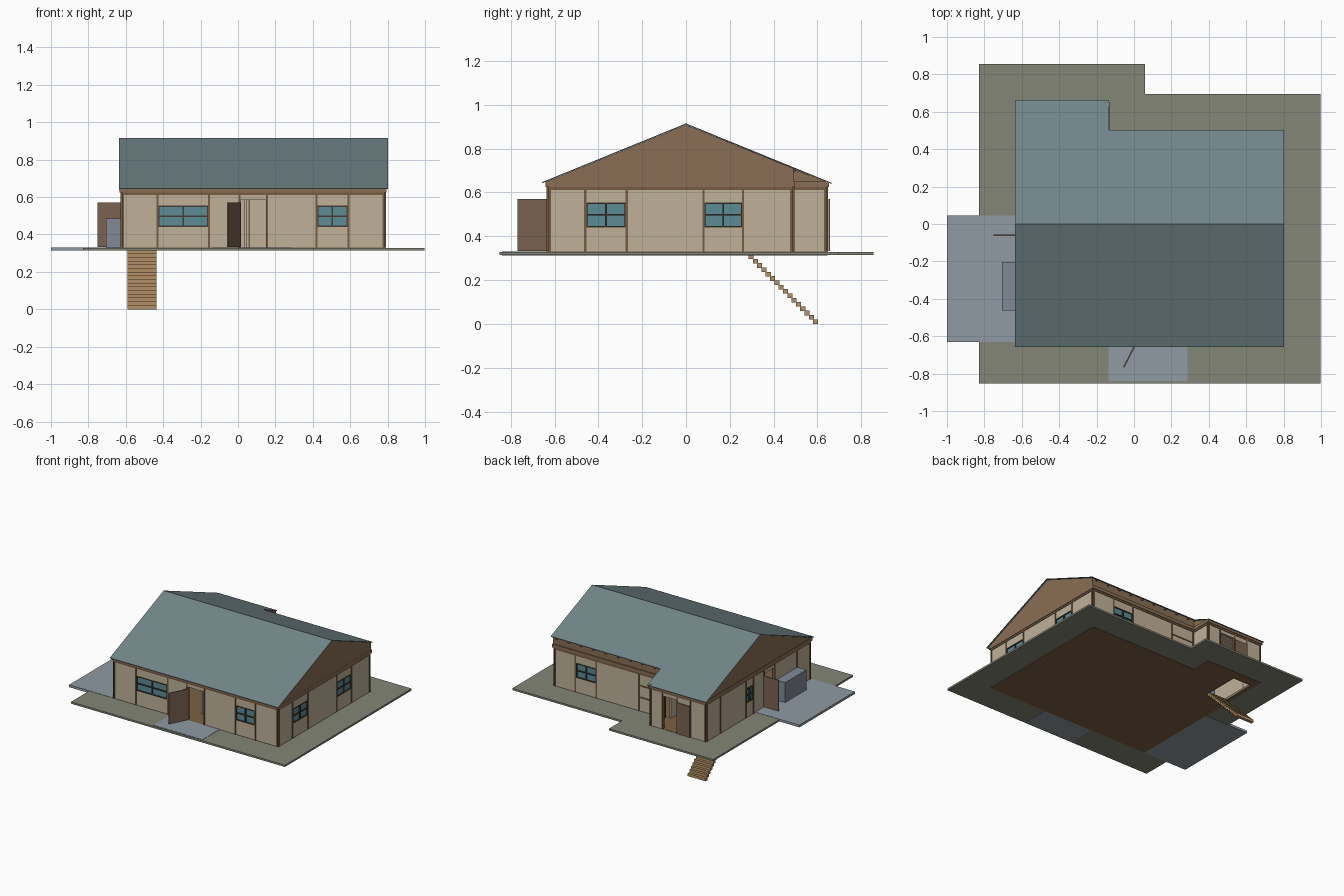
import bpy, bmesh, math
from mathutils import Vector

if "Cube" in bpy.data.objects:
    bpy.data.objects.remove(bpy.data.objects["Cube"])

def mat(name, r, g, b):
    m = bpy.data.materials.new(name)
    m.diffuse_color = [(c / 255) ** 2.2 for c in (r, g, b)] + [1]
    m.use_nodes = True
    m.node_tree.nodes["Principled BSDF"].inputs["Base Color"].default_value = m.diffuse_color
    return m

WALL = mat("plaster", 190, 176, 152)
BROWN = mat("brown_timber", 136, 110, 86)
POST = mat("post_timber", 118, 92, 68)
ROOF = mat("roof_sheet", 112, 132, 135)
GROUND = mat("olive_ground", 130, 133, 118)
STONE = mat("grey_paving", 143, 153, 162)
GLASS = mat("window_glass", 92, 138, 148)
FRAME = mat("window_frame", 70, 62, 54)
FLOOR = mat("floor_boards", 122, 96, 68)
STAIR = mat("stair_wood", 178, 143, 101)
DOOR = mat("door_wood", 122, 98, 82)
BOX = mat("grey_box", 128, 137, 150)

def obj(name, bm, m):
    bmesh.ops.recalc_face_normals(bm, faces=bm.faces[:])
    me = bpy.data.meshes.new(name)
    bm.to_mesh(me)
    bm.free()
    o = bpy.data.objects.new(name, me)
    bpy.context.collection.objects.link(o)
    if m:
        me.materials.append(m)
    return o

def add_box(bm, x0, x1, y0, y1, z0, z1):
    vs = bmesh.ops.create_cube(bm, size=1)["verts"]
    for v in vs:
        v.co = Vector((x0 + (v.co.x + .5) * (x1 - x0), y0 + (v.co.y + .5) * (y1 - y0),
                       z0 + (v.co.z + .5) * (z1 - z0)))

def box(name, m, *dims):
    bm = bmesh.new()
    add_box(bm, *dims)
    return obj(name, bm, m)

def prism(name, m, pts, vec):
    bm = bmesh.new()
    f = bm.faces.new([bm.verts.new(p) for p in pts])
    r = bmesh.ops.extrude_face_region(bm, geom=[f])
    bmesh.ops.translate(bm, verts=[g for g in r["geom"] if isinstance(g, bmesh.types.BMVert)], vec=vec)
    return obj(name, bm, m)

X0, X1, XM = -.625, .787, -.14     # wall planes
Y0, Y1, Y2 = -.632, .49, .645
Z0, Z1, ZB = .33, .625, .65        # floor, wall top, beam top

# Ground slab and house floor, with the stairwell cut through both
slab = prism("ground_slab", GROUND,
             [(-.83, -.852, .315), (.997, -.852, .315), (.997, .695, .315), (.06, .695, .315),
              (.06, .855, .315), (-.83, .855, .315)], (0, 0, .014))
floor = prism("house_floor", FLOOR,
              [(X0, Y0, .313), (X1, Y0, .313), (X1, Y1, .313), (XM, Y1, .313),
               (XM, Y2, .313), (X0, Y2, .313)], (0, 0, .018))
cutter = box("stairwell_cutter", None, -.59, -.437, .29, .57, .2, .4)
cutter.hide_render = True
cutter.hide_viewport = True
cutter.display_type = 'WIRE'
for o in (slab, floor):
    b = o.modifiers.new("stairwell", 'BOOLEAN')
    b.object = cutter
    b.operation = 'DIFFERENCE'
    b.solver = 'EXACT'
box("side_patio", STONE, -1, -.625, -.632, .045, .313, .331)
box("front_step", STONE, -.135, .285, -.84, -.632, .313, .331)

# Basement stairs
bm = bmesh.new()
N = 16
for i in range(N):
    y, z = .285 + i * .315 / N, .315 - (i + 1) * .315 / N
    add_box(bm, -.59, -.437, y, y + .023, z, z + .021)
obj("basement_stairs", bm, STAIR)

def wall(name, axis, pos, out, breaks, kinds):
    """Panels between breaks: w wall, g window, d doorway, r railed panel."""
    parts = {k: bmesh.new() for k in ("panels", "posts", "glass", "frames")}
    def put(k, u0, u1, d0, d1, z0, z1):
        e = sorted((pos + out * d0, pos + out * d1))
        add_box(parts[k], *((u0, u1, *e) if axis == 'x' else (*e, u0, u1)), z0, z1)
    for u in breaks:
        put("posts", u - .005, u + .005, -.02, .004, Z0, Z1)
    put("posts", breaks[0], breaks[-1], -.02, .004, Z1 - .014, Z1)
    for a, b, k in zip(breaks, breaks[1:], kinds):
        if k in "wr":
            put("panels", a, b, -.018, 0, Z0, Z1)
            if k == "r":
                for z in (.43, .52):
                    put("posts", a, b, 0, .004, z, z + .009)
        elif k == "d":
            put("panels", a, b, -.018, 0, .585, Z1)
        else:
            put("panels", a, b, -.018, 0, Z0, .44)
            put("panels", a, b, -.018, 0, .555, Z1)
            put("glass", a, b, -.012, -.006, .44, .555)
            c = (a + b) / 2
            for u in (a + .006, c, b - .006):
                put("frames", u - .004, u + .004, -.012, .002, .44, .555)
            for z in (.44, .494, .548):
                put("frames", a, b, -.012, .002, z, z + .007)
    for (k, p), m in zip(parts.items(), (WALL, POST, GLASS, FRAME)):
        if p.verts:
            obj(name + "_" + k, p, m)
        else:
            p.free()

# Outer walls
wall("front_wall", 'x', Y0, -1, [-.615, -.43, -.155, .008, .155, .42, .59, .777], "wgwdwgw")
wall("right_wall", 'y', X1, 1, [Y0 + .01, -.46, -.27, .08, .26, .48], "wgwgw")
wall("back_wall", 'x', Y1, 1, [-.13, .06, .42, .6, .777], "rwgw")
wall("wing_side_wall", 'y', XM, 1, [.48, .635], "w")
wall("wing_back_wall", 'x', Y2, 1, [-.615, -.49, -.38, -.25, -.15], "wwdw")
wall("left_wall", 'y', X0, -1, [Y0 + .01, -.46, -.19, -.06, .07, .16, .47, .635], "wwdwgww")

# Inner partitions and ceiling
box("hall_partition", WALL, .035, .045, -.5, .47, Z0, Z1)
box("wing_partition", WALL, -.2, -.19, .1, .47, Z0, Z1)
prism("ceiling", WALL, [(X0, Y0, Z1), (X1, Y0, Z1), (X1, Y1, Z1), (XM, Y1, Z1),
                        (XM, Y2, Z1), (X0, Y2, Z1)], (0, 0, .004))

# Beam ring on top of the walls
bm = bmesh.new()
e = .008
add_box(bm, X0 - e, X1 + e, Y0 - e, Y0 + .02, Z1, ZB)
add_box(bm, X1 - .02, X1 + e, Y0, Y1 + e, Z1, ZB)
add_box(bm, XM, X1 + e, Y1 - .02, Y1 + e, Z1, ZB)
add_box(bm, XM - .02, XM + e, Y1, Y2 + e, Z1, ZB)
add_box(bm, X0 - e, XM + e, Y2 - .02, Y2 + e, Z1, ZB - .005)
add_box(bm, X0 - e, X0 + .02, Y0, Y2, Z1, ZB)
obj("wall_beams", bm, BROWN)

# Gables and the fascia above the recessed back wall
def rz(y):
    return .915 - .408 * abs(y)
g = .006
prism("right_gable", BROWN, [(X1, Y0, ZB), (X1, Y0, rz(Y0) - g), (X1, 0, rz(0) - g),
                             (X1, Y1, rz(Y1) - g), (X1, Y1, ZB)], (.007, 0, 0))
prism("left_gable", BROWN, [(X0, Y0, ZB - .002), (X0, 0, rz(0) - g), (X0, Y2, ZB - .002)], (-.005, 0, 0))
box("back_fascia", BROWN, XM, X1, Y1 - .015, Y1, ZB, rz(Y1) - g)
prism("wing_gusset", BROWN, [(XM, Y1 - .01, ZB), (XM, Y1 - .01, rz(Y1) - g), (XM, Y2, ZB)], (-.008, 0, 0))
bm = bmesh.new()
for i in range(9):
    x = XM + .06 + i * .105
    add_box(bm, x - .006, x + .006, Y1, Y1 + .01, rz(Y1) - .022, rz(Y1) - .01)
obj("rafter_ends", bm, POST)

# Roof sheets
L, R, F, B, W = -.635, .803, -.657, .503, .663
t = (0, 0, -.005)
prism("front_roof", ROOF, [(L, F, rz(F)), (R, F, rz(F)), (R, 0, rz(0)), (L, 0, rz(0))], t)
prism("back_roof", ROOF, [(L, 0, rz(0)), (R, 0, rz(0)), (R, B, rz(B)), (-.133, B, rz(B)),
                          (-.133, W, rz(W)), (L, W, rz(W))], t)

# Open doors
def door(name, hinge, angle, length):
    o = box(name, DOOR, 0, length, -.004, .004, 0, .238)
    o.location = (*hinge, .333)
    o.rotation_euler.z = math.radians(angle)
door("front_door", (.012, -.635), -117, .147)
door("side_door", (-.625, -.06), 180, .125)
door("wing_door", (-.38, .654), 180, .11)

# Storage box on the patio
box("patio_box", BOX, -.705, -.628, -.463, -.203, .331, .485)
